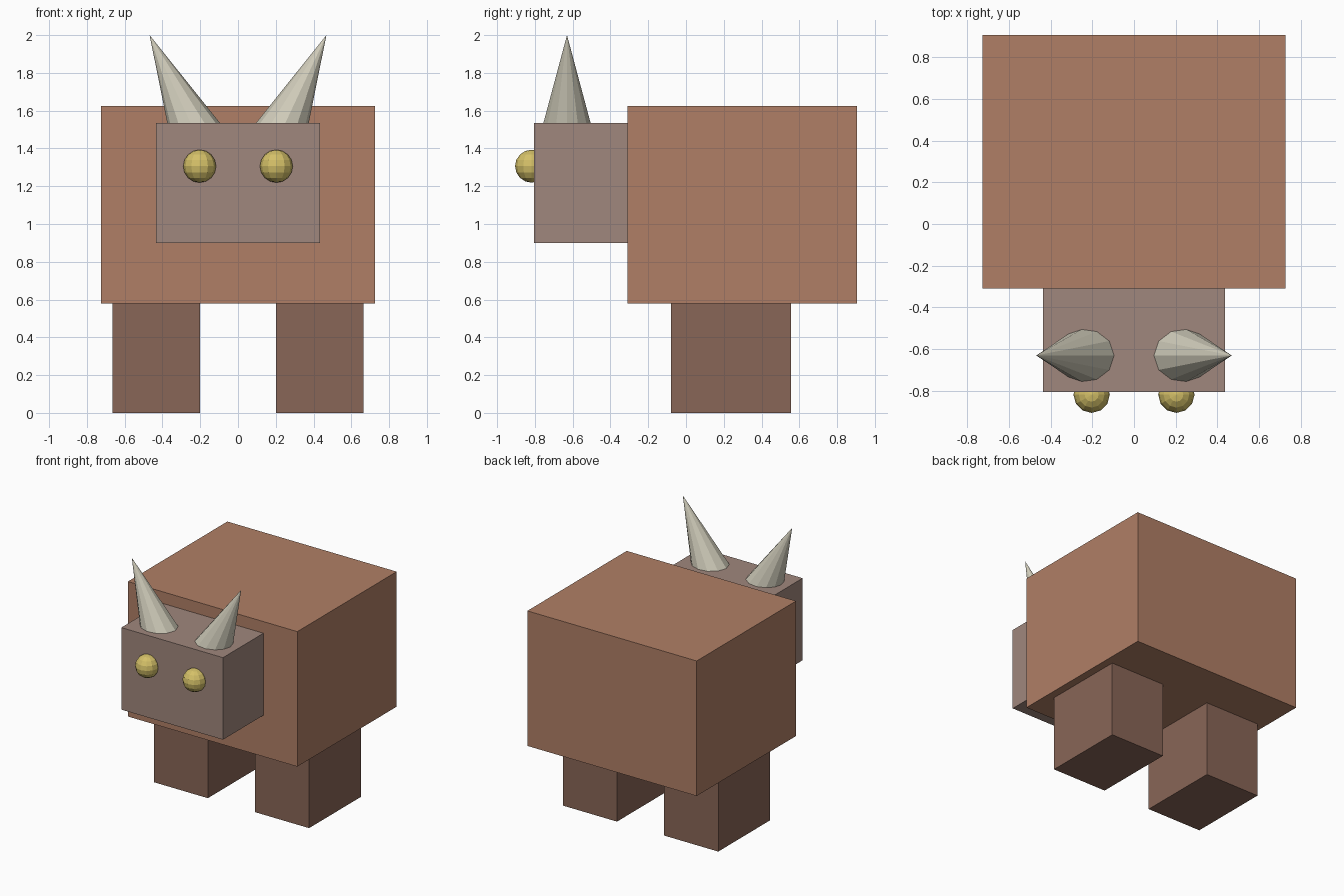
import bpy
from mathutils import Vector

if "Cube" in bpy.data.objects:
    bpy.data.objects.remove(bpy.data.objects["Cube"])


def material(name, srgb):
    mat = bpy.data.materials.new(name)
    lin = [((c / 255 + 0.055) / 1.055) ** 2.4 for c in srgb]
    mat.diffuse_color = (*lin, 1)
    mat.use_nodes = True
    mat.node_tree.nodes["Principled BSDF"].inputs["Base Color"].default_value = mat.diffuse_color
    return mat


hide = material("hide_brown", (176, 127, 102))
leg_brown = material("leg_brown", (137, 102, 87))
face_grey = material("face_grey_brown", (160, 135, 125))
bone = material("horn_bone", (208, 204, 186))
gold = material("eye_gold", (212, 192, 104))


def finish(name, mat):
    obj = bpy.context.object
    obj.name = name
    obj.data.materials.append(mat)
    return obj


def box(name, lo, hi, mat):
    lo, hi = Vector(lo), Vector(hi)
    bpy.ops.mesh.primitive_cube_add(size=1, location=(lo + hi) / 2)
    obj = finish(name, mat)
    obj.scale = hi - lo
    return obj


# Body and head blocks
box("body", (-0.725, -0.31, 0.58), (0.725, 0.905, 1.625), hide)
box("head", (-0.435, -0.805, 0.90), (0.435, -0.30, 1.535), face_grey)

for side, s in (("left", 1), ("right", -1)):
    # Leg block
    xs = sorted((s * 0.202, s * 0.665))
    box(f"{side}_leg", (xs[0], -0.08, 0), (xs[1], 0.555, 0.59), leg_brown)

    # Eye, half sunk into the face
    bpy.ops.mesh.primitive_uv_sphere_add(
        segments=12, ring_count=8, radius=0.087,
        location=(s * 0.203, -0.818, 1.306))
    finish(f"{side}_eye", gold)

    # Horn leaning outwards, its base buried in the head
    tip = Vector((s * 0.468, -0.63, 2.0))
    base = Vector((s * 0.214, -0.63, 1.456))
    axis = tip - base
    bpy.ops.mesh.primitive_cone_add(
        vertices=12, radius1=0.146, radius2=0, depth=axis.length,
        location=(tip + base) / 2,
        rotation=Vector((0, 0, 1)).rotation_difference(axis).to_euler())
    finish(f"{side}_horn", bone)
